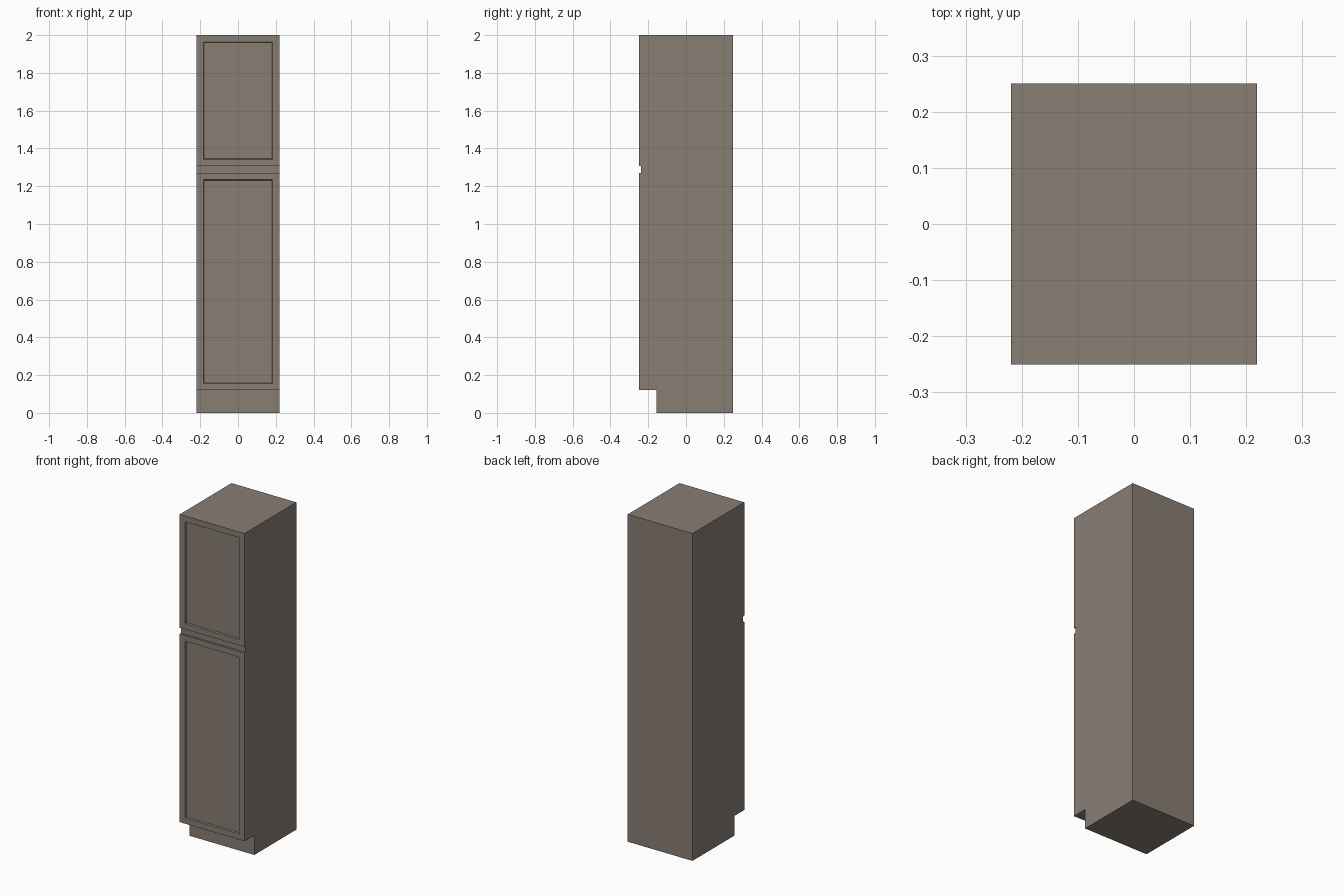
import bpy
import bmesh

if "Cube" in bpy.data.objects:
    bpy.data.objects.remove(bpy.data.objects["Cube"])

HALF_W = 0.219      # half width
FRONT, BACK = -0.25, 0.25
DOOR_T = 0.012      # door thickness
CASE_FRONT = FRONT + DOOR_T

paint = bpy.data.materials.new("taupe_paint")
paint.diffuse_color = (0.25, 0.21, 0.175, 1)
paint.use_nodes = True
paint.node_tree.nodes["Principled BSDF"].inputs["Base Color"].default_value = paint.diffuse_color


def add_object(name, bm):
    bmesh.ops.recalc_face_normals(bm, faces=bm.faces)
    mesh = bpy.data.meshes.new(name)
    bm.to_mesh(mesh)
    bm.free()
    mesh.materials.append(paint)
    obj = bpy.data.objects.new(name, mesh)
    bpy.context.collection.objects.link(obj)
    return obj


def extruded_profile(name, profile):
    """Extrude a (y, z) side profile across the cabinet width."""
    bm = bmesh.new()
    face = bm.faces.new([bm.verts.new((-HALF_W, y, z)) for y, z in profile])
    geom = bmesh.ops.extrude_face_region(bm, geom=[face])["geom"]
    verts = [g for g in geom if isinstance(g, bmesh.types.BMVert)]
    bmesh.ops.translate(bm, verts=verts, vec=(2 * HALF_W, 0, 0))
    return add_object(name, bm)


def panel_door(name, z0, z1, rail=0.05):
    """Slab door with a shallow recessed centre panel."""
    bm = bmesh.new()
    bmesh.ops.create_cube(bm, size=1)
    for v in bm.verts:
        v.co.x *= 2 * HALF_W
        v.co.y = FRONT if v.co.y < 0 else CASE_FRONT
        v.co.z = z0 if v.co.z < 0 else z1
    bm.normal_update()
    front = min(bm.faces, key=lambda f: f.normal.y)
    # flat frame, then sloped moulding down to the panel
    bmesh.ops.inset_region(bm, faces=[front], thickness=rail)
    bmesh.ops.inset_region(bm, faces=[front], thickness=0.005)
    bmesh.ops.translate(bm, verts=front.verts, vec=(0, 0.008, 0))
    return add_object(name, bm)


# Case with set-back toe kick
extruded_profile("cabinet_case", [
    (-0.155, 0), (BACK, 0), (BACK, 2), (CASE_FRONT, 2),
    (CASE_FRONT, 0.12), (-0.155, 0.12),
])

# Doors, separated by a finger gap
panel_door("lower_door", 0.12, 1.27)
panel_door("upper_door", 1.307, 2.0)
